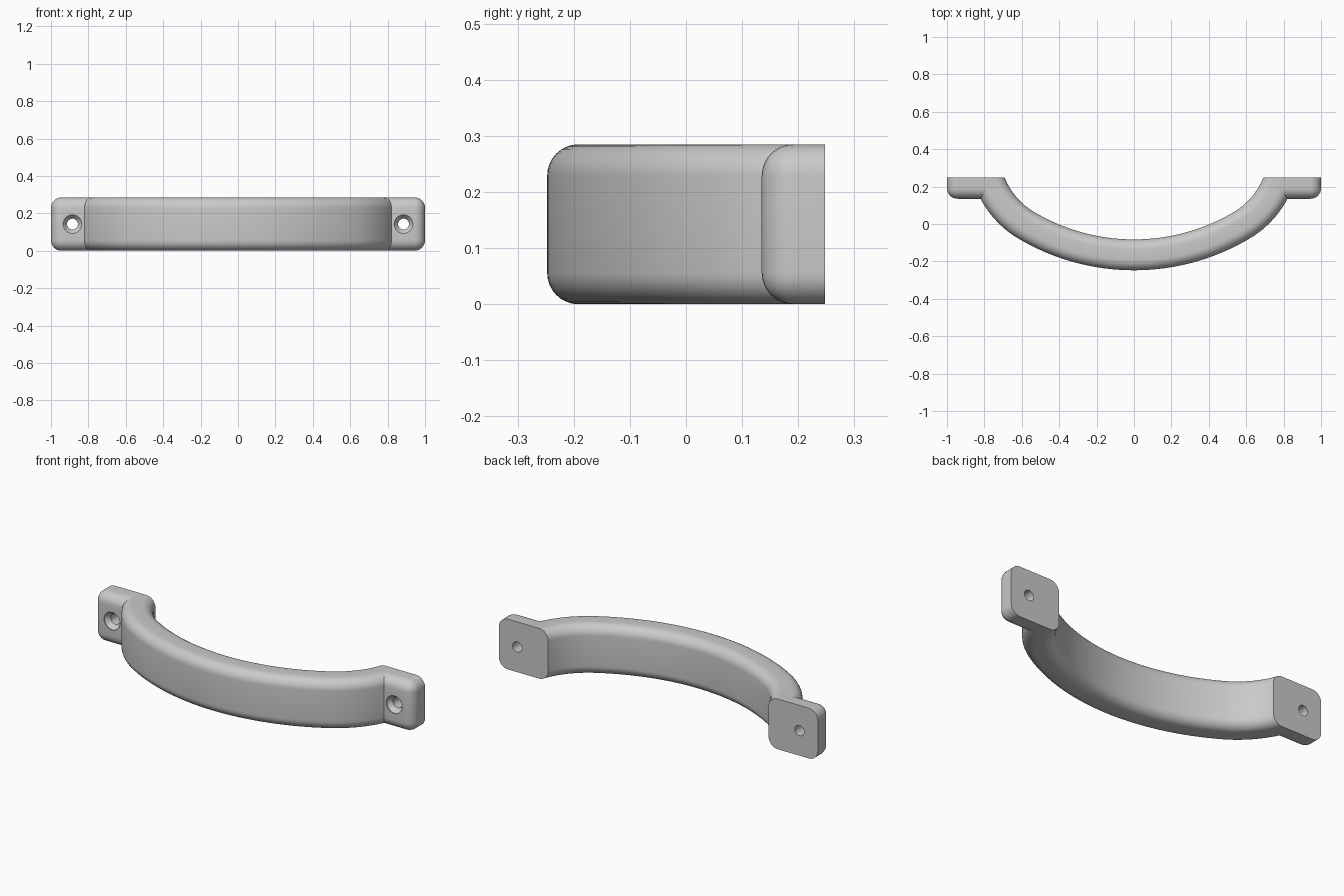
import bpy, bmesh, math
from mathutils import Vector

if "Cube" in bpy.data.objects:
    bpy.data.objects.remove(bpy.data.objects["Cube"])

H, BACK, T = 0.285, 0.2475, 0.165      # height, mounting plane, grip thickness
FRONT, R = 0.135, 0.056                # flange front, edge rounding

grey = bpy.data.materials.new("handle grey")
grey.diffuse_color = (0.59, 0.59, 0.59, 1)
grey.use_nodes = True
grey.node_tree.nodes["Principled BSDF"].inputs["Base Color"].default_value = grey.diffuse_color


def make(name, bm):
    bmesh.ops.recalc_face_normals(bm, faces=bm.faces[:])
    me = bpy.data.meshes.new(name)
    bm.to_mesh(me)
    bm.free()
    me.materials.append(grey)
    ob = bpy.data.objects.new(name, me)
    bpy.context.collection.objects.link(ob)
    return ob


def skin(bm, rings):
    # Closed tube through a row of equal rings
    n = len(rings[0])
    for p, q in zip(rings, rings[1:]):
        for i in range(n):
            bm.faces.new((p[i], p[(i + 1) % n], q[(i + 1) % n], q[i]))
    bm.faces.new(rings[0])
    bm.faces.new(rings[-1])


def smooth(ob):
    bpy.ops.object.select_all(action='DESELECT')
    ob.select_set(True)
    bpy.context.view_layer.objects.active = ob
    bpy.ops.object.shade_smooth_by_angle(angle=math.radians(30))


# Grip line: wide middle arc running into a tighter arc at each end
RB, RS, A = 1.21, 0.54, math.radians(30.8)
big_c = Vector((0, -BACK + RB))
small_c = big_c + (RB - RS) * Vector((math.sin(A), -math.cos(A)))


def grip_point(t, d):
    # t in -1..1 along the grip, d = inset from the outer face; ends on the mounting plane
    u = abs(t) * 2
    if u <= 1:
        c, r, a = big_c, RB - d, A * u
    else:
        c, r = small_c, RS - d
        a = A + (math.acos((c.y - BACK) / r) - A) * (u - 1)
    x = min(c.x + r * math.sin(a), 0.83)       # stay clear of the screw hole
    return math.copysign(x, t), c.y - r * math.cos(a)


# Rounded cross-section: (inset from the outer face, height)
section = []
for cx, cz, start in ((T - R, H - R, 0), (R, H - R, 90), (R, R, 180), (T - R, R, 270)):
    for i in range(9):
        a = math.radians(start + i * 90 / 8)
        section.append((cx + R * math.cos(a), cz + R * math.sin(a)))

bm = bmesh.new()
skin(bm, [[bm.verts.new((*grip_point(k / 40, d), z)) for d, z in section]
          for k in range(-40, 41)])
smooth(make("grip", bm))

# Mounting flange, rounded everywhere except around the back face
bm = bmesh.new()
bmesh.ops.create_cube(bm, size=1)
for v in bm.verts:
    v.co = (0.846 + v.co.x * 0.308, (FRONT + BACK) / 2 + v.co.y * (BACK - FRONT),
            H / 2 + v.co.z * H)
edges = [e for e in bm.edges if not all(v.co.y > BACK - 0.01 for v in e.verts)]
bmesh.ops.bevel(bm, geom=edges, offset=R, segments=8, profile=0.5, affect='EDGES')
flange = make("mounting_flanges", bm)

# Countersunk screw hole, lathed along y
bm = bmesh.new()
skin(bm, [[bm.verts.new((0.885 + r * math.cos(math.tau * i / 32), y,
                         H / 2 + r * math.sin(math.tau * i / 32))) for i in range(32)]
          for y, r in ((FRONT - 0.02, 0.05), (FRONT + 0.005, 0.05),
                       (FRONT + 0.03, 0.029), (BACK + 0.05, 0.029))])
hole = make("screw_hole", bm)
cut = flange.modifiers.new("screw hole", 'BOOLEAN')
cut.operation, cut.object, cut.solver = 'DIFFERENCE', hole, 'EXACT'
bpy.context.view_layer.objects.active = flange
bpy.ops.object.modifier_apply(modifier=cut.name)
bpy.data.objects.remove(hole)

# Second flange on the other side
smooth(flange)
mirror = flange.modifiers.new("other end", 'MIRROR')
mirror.use_mirror_merge = False
